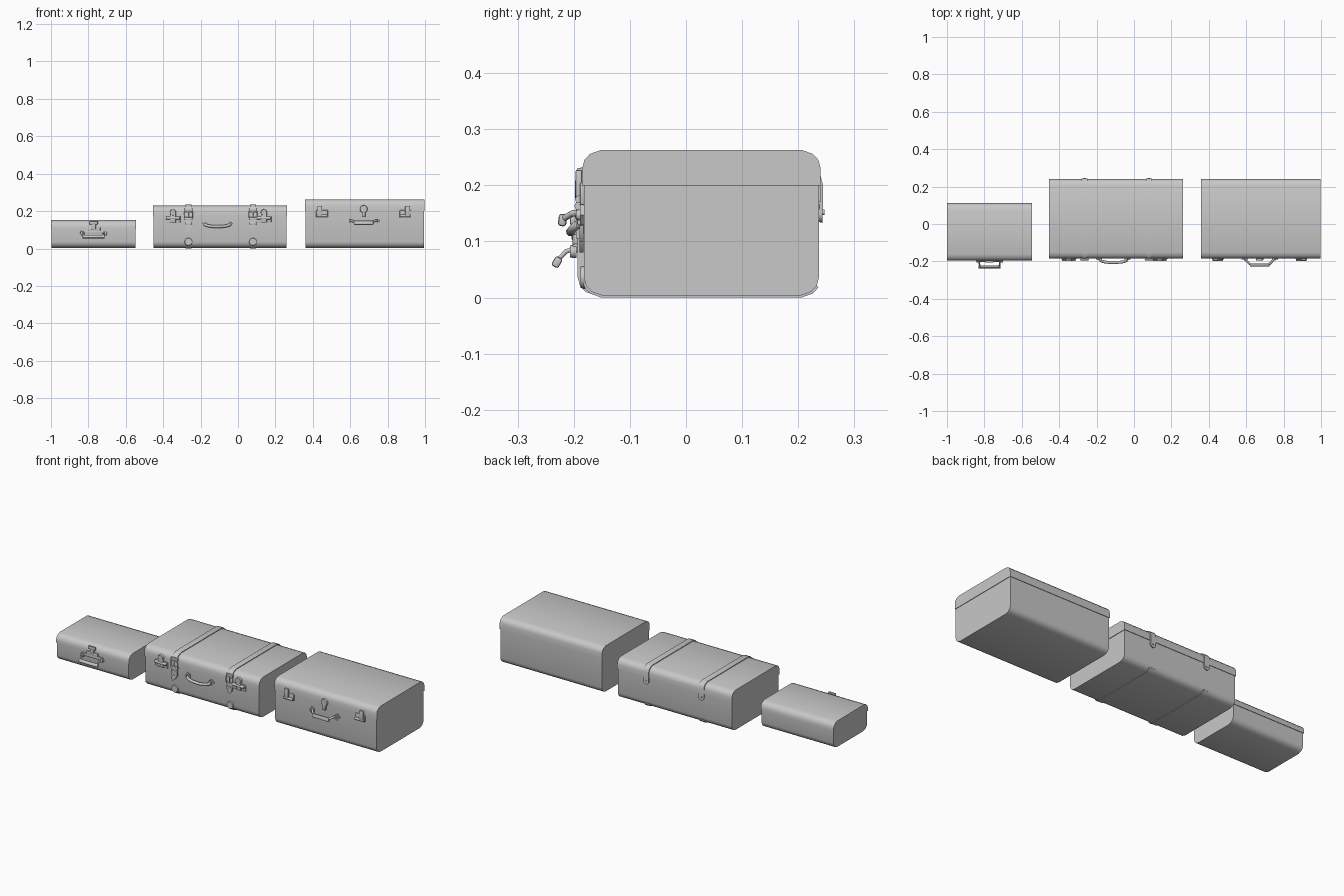
import bpy
import bmesh
import math
from mathutils import Vector, Matrix

old = bpy.data.objects.get("Cube")
if old:
    bpy.data.objects.remove(old, do_unlink=True)

# One plain grey finish for everything
GREY = (0.58, 0.58, 0.58, 1)
grey = bpy.data.materials.new("plain_grey")
grey.use_nodes = True
grey.diffuse_color = GREY
bsdf = next(n for n in grey.node_tree.nodes if n.type == "BSDF_PRINCIPLED")
bsdf.inputs["Base Color"].default_value = GREY


def finish(obj, angle=40):
    obj.data.materials.clear()
    obj.data.materials.append(grey)
    bpy.ops.object.select_all(action="DESELECT")
    obj.select_set(True)
    bpy.context.view_layer.objects.active = obj
    bpy.ops.object.shade_smooth_by_angle(angle=math.radians(angle))
    return obj


def from_bmesh(name, bm):
    bmesh.ops.recalc_face_normals(bm, faces=bm.faces)
    mesh = bpy.data.meshes.new(name)
    bm.to_mesh(mesh)
    bm.free()
    obj = bpy.data.objects.new(name, mesh)
    bpy.context.collection.objects.link(obj)
    return finish(obj)


def extrude(name, points, direction):
    """Extrude a closed 3D outline along a direction."""
    bm = bmesh.new()
    face = bm.faces.new([bm.verts.new(p) for p in points])
    new = bmesh.ops.extrude_face_region(bm, geom=[face])["geom"]
    bmesh.ops.translate(bm, vec=direction,
                        verts=[g for g in new if isinstance(g, bmesh.types.BMVert)])
    return from_bmesh(name, bm)


def across(name, profile, x0, x1):
    return extrude(name, [(x0, y, z) for y, z in profile], (x1 - x0, 0, 0))


def plate(name, outline, y, depth):
    """Flat fitting on a front face, outlined in x and z."""
    return extrude(name, [(x, y, z) for x, z in outline], (0, -depth, 0))


def box(name, center, size, bevel=0.003, tilt=0):
    bm = bmesh.new()
    bmesh.ops.create_cube(bm, size=1)
    bmesh.ops.scale(bm, vec=size, verts=bm.verts)
    bmesh.ops.bevel(bm, geom=bm.edges[:], offset=bevel, segments=2,
                    affect="EDGES", profile=0.5)
    bmesh.ops.transform(bm, verts=bm.verts, matrix=Matrix.Translation(center)
                        @ Matrix.Rotation(tilt, 4, "X"))
    return from_bmesh(name, bm)


def disc(name, center, radius, depth, axis="Y"):
    bm = bmesh.new()
    bmesh.ops.create_cone(bm, cap_ends=True, segments=16, radius1=radius,
                          radius2=radius * 0.9, depth=depth)
    turn = Matrix.Rotation(math.pi / 2, 4, "X" if axis == "Y" else "Y")
    bmesh.ops.transform(bm, verts=bm.verts, matrix=Matrix.Translation(center) @ turn)
    return from_bmesh(name, bm)


def rod(name, points, radius):
    curve = bpy.data.curves.new(name, "CURVE")
    curve.dimensions = "3D"
    curve.bevel_depth = radius
    curve.bevel_resolution = 2
    curve.use_fill_caps = True
    spline = curve.splines.new("POLY")
    spline.points.add(len(points) - 1)
    for p, co in zip(spline.points, points):
        p.co = (*co, 1)
    obj = bpy.data.objects.new(name, curve)
    bpy.context.collection.objects.link(obj)
    bpy.ops.object.select_all(action="DESELECT")
    obj.select_set(True)
    bpy.context.view_layer.objects.active = obj
    bpy.ops.object.convert(target="MESH")
    return finish(bpy.context.object, 60)


# Side outline pieces of a case, with soft front and back corners
CORNER = [(0, 0.033), (0.004, 0.018), (0.014, 0.007), (0.034, 0)]


def lower(front, back, bottom, seam, grow=0):
    down = [(front - grow + a, bottom - grow + b) for a, b in CORNER]
    up = [(back + grow - a, bottom - grow + b) for a, b in reversed(CORNER)]
    return [(front - grow, seam)] + down + up + [(back + grow, seam)]


def upper(front, back, top, seam, grow=0, back_end=None):
    up = [(front - grow + a, top + grow - b) for a, b in CORNER]
    down = [(back + grow - a, top + grow - b) for a, b in reversed(CORNER)]
    return [(front - grow, seam)] + up + down + [(back + grow, back_end or seam)]


def suitcase(name, x0, x1, front, back, seam, top):
    across(name + "_case_body", lower(front, back, 0.003, seam), x0 + 0.003, x1 - 0.003)
    across(name + "_case_lid", upper(front, back, top - 0.003, seam, 0.003), x0, x1)


suitcase("small", -1.0, -0.545, -0.193, 0.108, 0.105, 0.152)
suitcase("medium", -0.455, 0.262, -0.182, 0.237, 0.170, 0.230)
suitcase("large", 0.357, 0.997, -0.182, 0.237, 0.200, 0.263)


def arrow_mount(name, x, z, y, side):
    """Pointed handle plate with a round boss."""
    tip = [(0.022, 0), (0.006, 0.018), (-0.010, 0.010), (-0.010, -0.010), (0.006, -0.018)]
    plate(name + "_plate", [(x + side * a, z + b) for a, b in tip], y, 0.007)
    disc(name + "_boss", (x, y - 0.009, z), 0.010, 0.010)


# Large case: handle, corner latches and centre lock
FACE = -0.182
for side, label in ((-1, "right"), (1, "left")):
    x = 0.672 + side * 0.075
    arrow_mount("large_handle_" + label, x, 0.147, FACE, side)
    rod("large_handle_arm_" + label, [(x, FACE - 0.008, 0.150), (x - side * 0.01, -0.202, 0.150),
                                      (x - side * 0.025, -0.216, 0.142)], 0.006)
    x = 0.672 + side * 0.223
    box("large_latch_plate_" + label, (x, FACE - 0.003, 0.185), (0.062, 0.008, 0.040))
    box("large_latch_clasp_" + label, (x + side * 0.012, FACE - 0.009, 0.200), (0.026, 0.012, 0.055))
    rod("large_latch_bar_" + label, [(x - 0.028, FACE - 0.009, 0.175), (x + 0.028, FACE - 0.009, 0.175)], 0.007)
box("large_handle_grip", (0.672, -0.220, 0.138), (0.105, 0.015, 0.022), 0.005, -0.15)
disc("large_lock_knob", (0.672, FACE - 0.007, 0.211), 0.021, 0.010)
box("large_lock_stem", (0.672, FACE - 0.006, 0.186), (0.018, 0.012, 0.036))

# Small case: drooping handle, its mount and a single clasp
FACE = -0.193
CX = -0.772
box("small_handle_mount", (CX, FACE - 0.004, 0.088), (0.135, 0.010, 0.016))
box("small_mount_plate", (CX, FACE - 0.004, 0.102), (0.072, 0.010, 0.022))
for side, label in ((-1, "right"), (1, "left")):
    disc("small_handle_pivot_" + label, (CX + side * 0.060, FACE - 0.008, 0.082), 0.012, 0.012)
    rod("small_handle_arm_" + label, [(CX + side * 0.055, FACE - 0.005, 0.088),
                                      (CX + side * 0.055, -0.214, 0.082),
                                      (CX + side * 0.050, -0.229, 0.066)], 0.004)
box("small_handle_grip", (CX, -0.230, 0.063), (0.118, 0.014, 0.019), 0.004, -0.5)
box("small_clasp_stem", (CX, FACE - 0.006, 0.120), (0.024, 0.010, 0.036))
box("small_clasp_head", (CX, FACE - 0.008, 0.137), (0.046, 0.012, 0.018), 0.005)

# Medium case: bowed handle
FACE = -0.182
CX = -0.110
for side, label in ((-1, "right"), (1, "left")):
    arrow_mount("medium_handle_" + label, CX + side * 0.070, 0.132, FACE, side)
bow = []
for i in range(13):
    t = math.pi * i / 12
    bow.append((CX - 0.070 * math.cos(t), FACE - 0.006 - 0.018 * math.sin(t) ** 0.6,
                0.132 - 0.015 * math.sin(t)))
rod("medium_handle_grip", bow, 0.008)

# Medium case: latches beside the straps
for side, label in ((-1, "right"), (1, "left")):
    x = -0.105 + side * 0.243
    box("medium_latch_plate_" + label, (x, FACE - 0.003, 0.156), (0.080, 0.008, 0.036))
    box("medium_latch_clasp_" + label, (x, FACE - 0.008, 0.170), (0.032, 0.012, 0.062))
    disc("medium_latch_knob_" + label, (x, FACE - 0.010, 0.193), 0.017, 0.012)
    rod("medium_latch_bar_" + label, [(x - 0.036, FACE - 0.009, 0.163), (x + 0.036, FACE - 0.009, 0.163)], 0.008)


# Medium case: straps over the lid and under the base, with buckles
def ribbon(name, inner, outer, x, width):
    across(name, inner + outer[::-1], x - width / 2, x + width / 2)


for x, end, label in ((-0.265, 0.110, "right"), (0.080, 0.130, "left")):
    over = (FACE, 0.237, 0.227, end)
    ribbon("top_strap_" + label, upper(*over, 0.001, 0.150), upper(*over, 0.007, 0.150), x, 0.034)
    under = lower(FACE, 0.237, 0.003, 0.040)[:-2]
    ribbon("bottom_strap_" + label, under, lower(FACE, 0.237, 0.003, 0.040, 0.003)[:-2], x, 0.034)
    disc("bottom_strap_tab_" + label, (x, FACE - 0.002, 0.036), 0.021, 0.008)
    disc("back_strap_tab_" + label, (x, 0.240, 0.150), 0.017, 0.007)
    disc("back_strap_rivet_" + label, (x, 0.244, 0.152), 0.005, 0.006)
    # Pointed free end hanging at a slight slant
    lean = 0.006 if label == "right" else 0
    tongue = [(-0.015, end + 0.005), (0.015, end + 0.005),
              (0.013 - lean, end - 0.015), (-lean * 2, end - 0.030), (-0.013 - lean, end - 0.015)]
    plate("strap_tongue_" + label, [(x + a, b) for a, b in tongue], FACE - 0.001, 0.007)
    # Keeper loops and buckle frame
    for z, wide in ((0.207, 0.044), (0.158, 0.044), (0.135, 0.038)):
        box("strap_keeper_" + label, (x, FACE - 0.006, z), (wide, 0.012, 0.013))
    frame = [(x - 0.021, 0.165), (x + 0.021, 0.165), (x + 0.021, 0.195), (x - 0.021, 0.195), (x - 0.021, 0.165)]
    rod("buckle_frame_" + label, [(a, FACE - 0.009, b) for a, b in frame], 0.003)
    rod("buckle_pin_" + label, [(x, FACE - 0.010, 0.165), (x, FACE - 0.010, 0.195)], 0.0025)
